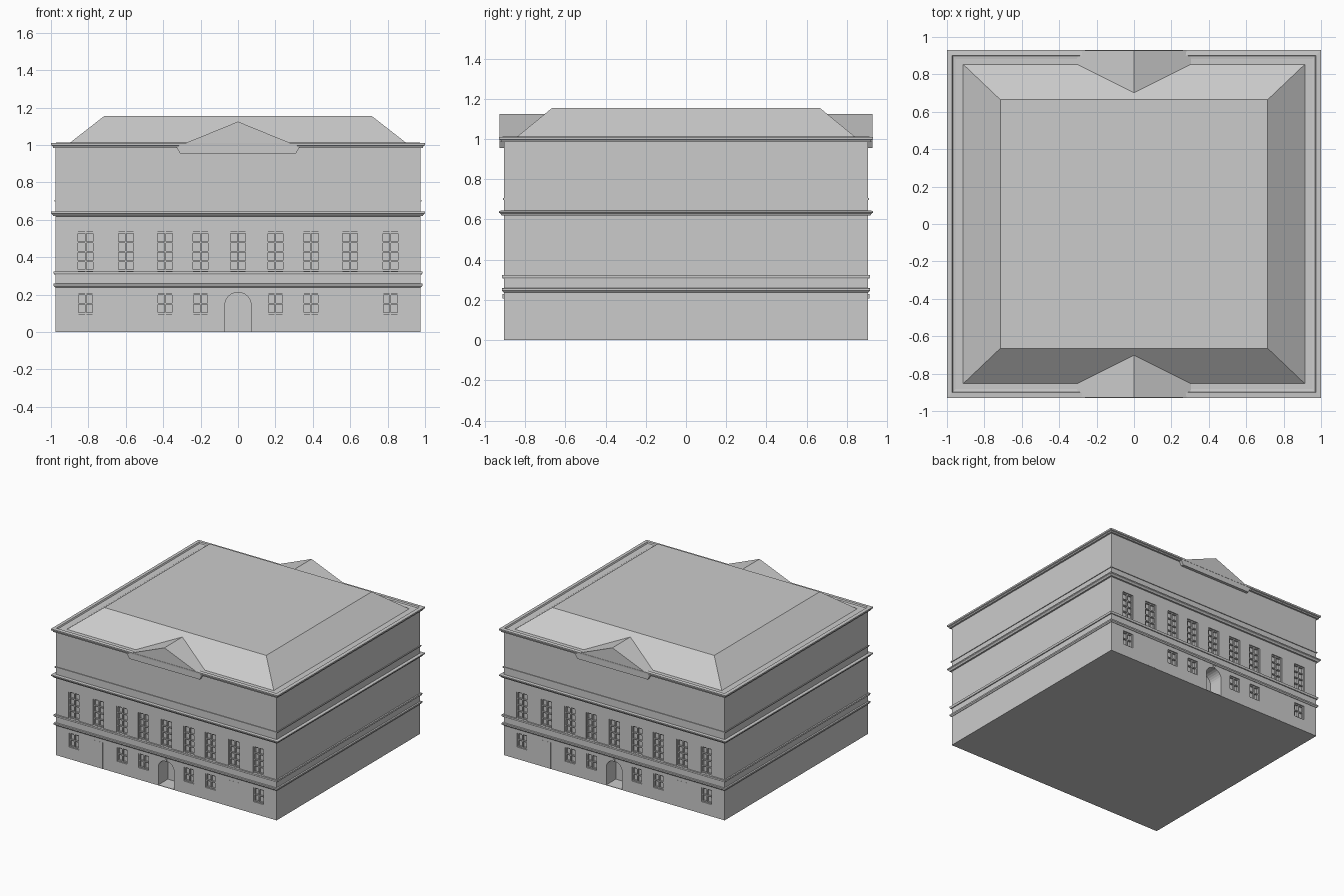
import bpy, bmesh, math

if "Cube" in bpy.data.objects:
    bpy.data.objects.remove(bpy.data.objects["Cube"])

HX, HY = 0.975, 0.905            # half size of the walls
SPOTS = (-0.815, -0.6, -0.39, -0.2, 0, 0.2, 0.39, 0.6, 0.815)
DOORS = (-0.6, 0.6)


def finish(name, bm):
    bmesh.ops.recalc_face_normals(bm, faces=bm.faces)
    me = bpy.data.meshes.new(name)
    bm.to_mesh(me)
    bm.free()
    ob = bpy.data.objects.new(name, me)
    bpy.context.collection.objects.link(ob)
    return ob


def prism(bm, pts, y0, y1):
    """Extrude an x-z outline between two y values."""
    a = [bm.verts.new((x, y0, z)) for x, z in pts]
    b = [bm.verts.new((x, y1, z)) for x, z in pts]
    bm.faces.new(a)
    bm.faces.new(b[::-1])
    n = len(pts)
    for i in range(n):
        bm.faces.new((a[i], a[(i + 1) % n], b[(i + 1) % n], b[i]))


def box(bm, x0, x1, y0, y1, z0, z1):
    prism(bm, [(x0, z0), (x1, z0), (x1, z1), (x0, z1)], y0, y1)


def rect_loft(name, levels, closed_ring=False):
    """Stack rectangles (half x, half y, z); ring joins last to first."""
    bm = bmesh.new()
    rings = [[bm.verts.new((sx * x, sy * y, z))
              for sx, sy in ((-1, -1), (1, -1), (1, 1), (-1, 1))]
             for x, y, z in levels]
    pairs = list(zip(rings, rings[1:]))
    if closed_ring:
        pairs.append((rings[-1], rings[0]))
    else:
        bm.faces.new(rings[0])
        bm.faces.new(rings[-1])
    for a, b in pairs:
        for i in range(4):
            j = (i + 1) % 4
            bm.faces.new((a[i], a[j], b[j], b[i]))
    return finish(name, bm)


def band(name, profile):
    return rect_loft(name, [(HX + o, HY + o, z) for o, z in profile], True)


def windows():
    """Yield x, half width, bottom, top, pane rows."""
    for x in SPOTS:
        yield x, 0.048, 0.325, 0.535, 4
        if x and x not in DOORS:
            yield x, 0.045, 0.095, 0.207, 2


# walls with window openings and arched portals cut out
walls = rect_loft("walls", [(HX, HY, 0), (HX, HY, 1.0)])
arch = [(0.07, 0.004), (0.07, 0.145)]
arch += [(0.07 * math.cos(math.pi * i / 12), 0.145 + 0.067 * math.sin(math.pi * i / 12))
         for i in range(1, 12)]
arch += [(-0.07, 0.145), (-0.07, 0.004)]
bm = bmesh.new()
for s in (-1, 1):
    for x, w, z0, z1, rows in windows():
        box(bm, x - w, x + w, s * (HY - 0.022), s * (HY + 0.05), z0, z1)
    prism(bm, arch, s * (HY - 0.12), s * (HY + 0.05))
cutter = finish("opening_cutter", bm)
cutter.hide_render = True
mod = walls.modifiers.new("openings", 'BOOLEAN')
mod.operation = 'DIFFERENCE'
mod.solver = 'EXACT'
mod.object = cutter
dg = bpy.context.evaluated_depsgraph_get()
cut_mesh = bpy.data.meshes.new_from_object(walls.evaluated_get(dg))
walls.modifiers.clear()
walls.data = cut_mesh
bpy.data.objects.remove(cutter)

for s, side in ((-1, "front"), (1, "back")):
    # window frames and glazing bars
    bm = bmesh.new()
    y0, y1 = s * (HY - 0.022), s * (HY - 0.008)
    for x, w, z0, z1, rows in windows():
        for c in (-w + 0.004, 0, w - 0.004):
            box(bm, x + c - 0.004, x + c + 0.004, y0, y1, z0, z1)
        for r in range(rows + 1):
            z = z0 + 0.004 + (z1 - z0 - 0.008) * r / rows
            box(bm, x - w, x + w, y0, y1 - s * 0.001, z - 0.004, z + 0.004)
    finish(side + "_window_frames", bm)

    # flush side doors
    bm = bmesh.new()
    for x in DOORS:
        box(bm, x - 0.04, x + 0.04, s * (HY - 0.01), s * (HY + 0.001), 0.002, 0.21)
    finish(side + "_doors", bm)

    # keystone above the portal
    bm = bmesh.new()
    prism(bm, [(-0.006, 0.208), (0.006, 0.208), (0.009, 0.23), (-0.009, 0.23)],
          s * (HY - 0.01), s * (HY + 0.008))
    finish(side + "_keystone", bm)

    # gable running back into the roof
    bm = bmesh.new()
    prism(bm, [(-0.31, 0.955), (0.31, 0.955), (0.33, 0.99), (0, 1.125), (-0.33, 0.99)],
          s * 0.928, s * 0.70)
    finish(side + "_gable", bm)

# string courses around the building
band("lower_band", [(-0.01, 0.238), (0.003, 0.238), (0.011, 0.247), (0.011, 0.258), (-0.01, 0.261)])
band("sill_band", [(-0.01, 0.307), (0.007, 0.307), (0.011, 0.315), (0.011, 0.324), (-0.01, 0.325)])
band("middle_cornice", [(-0.01, 0.618), (0.012, 0.62), (0.016, 0.628),
                        (0.025, 0.634), (0.025, 0.643), (-0.01, 0.645)])
band("attic_band", [(-0.01, 0.698), (0.006, 0.698), (0.006, 0.706), (-0.01, 0.706)])

# top cornice with gutter
band("eaves_cornice", [(-0.02, 0.985), (0.014, 0.985), (0.016, 0.994), (0.024, 0.998),
                       (0.025, 1.01), (-0.003, 1.012), (-0.008, 1.002), (-0.06, 0.995)])

# hipped roof with a flat top
rect_loft("roof", [(0.92, 0.86, 0.995), (0.715, 0.665, 1.155)])
